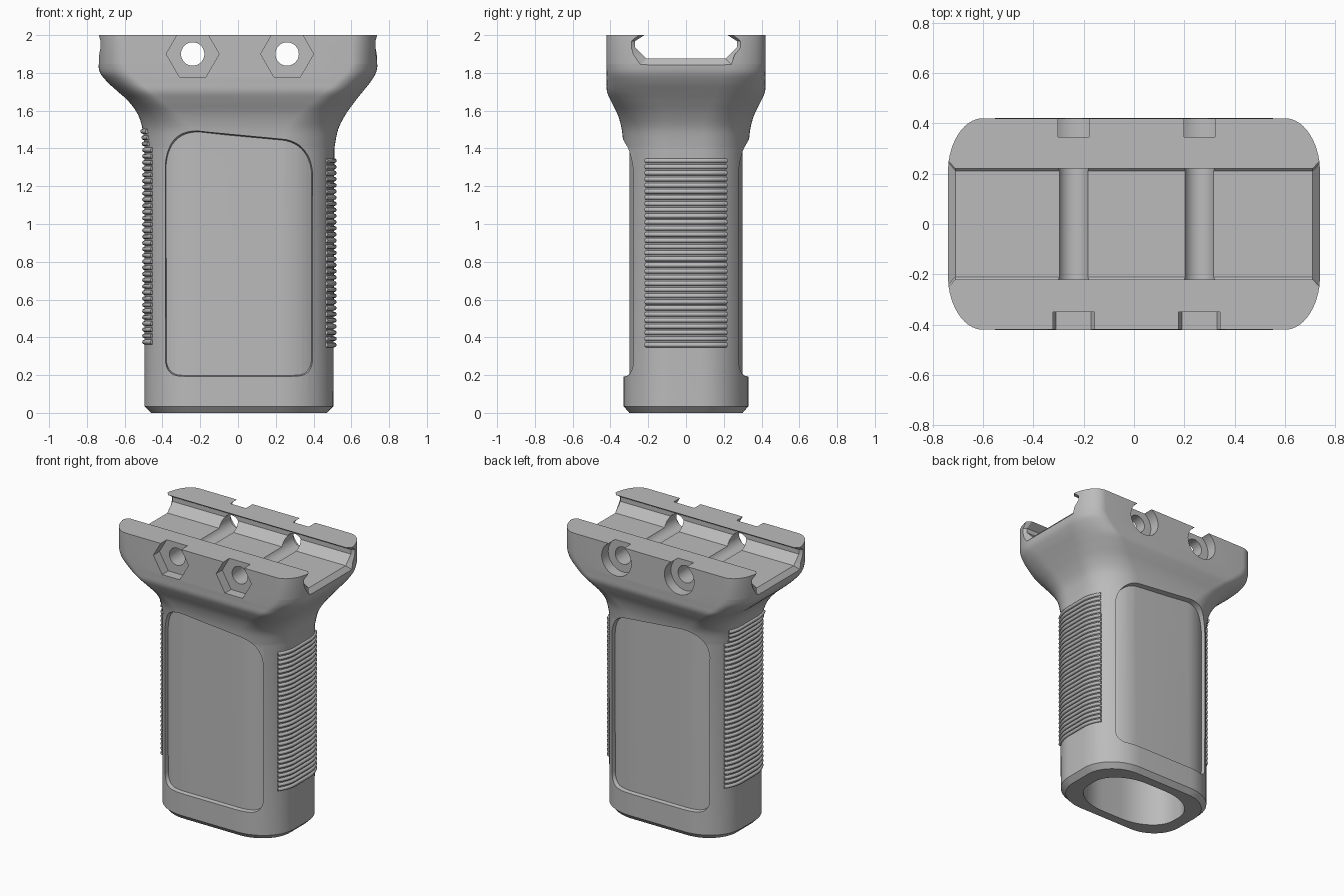
import bpy, bmesh, math
from mathutils import Vector

cube = bpy.data.objects.get("Cube")
if cube:
    bpy.data.objects.remove(cube, do_unlink=True)

grey = bpy.data.materials.new("matte_grey")
grey.use_nodes = True
grey.diffuse_color = (0.5, 0.5, 0.5, 1)
grey.node_tree.nodes["Principled BSDF"].inputs["Base Color"].default_value = (0.5, 0.5, 0.5, 1)


def loft(name, rings, helper=False):
    """Skin a list of equal-length closed rings and cap both ends."""
    bm = bmesh.new()
    rows = [[bm.verts.new(p) for p in ring] for ring in rings]
    n = len(rows[0])
    for lo, hi in zip(rows, rows[1:]):
        for i in range(n):
            j = (i + 1) % n
            bm.faces.new((lo[i], lo[j], hi[j], hi[i]))
    bm.faces.new(rows[0])
    bm.faces.new(rows[-1])
    bmesh.ops.recalc_face_normals(bm, faces=bm.faces)
    mesh = bpy.data.meshes.new(name)
    bm.to_mesh(mesh)
    bm.free()
    mesh.materials.append(grey)
    obj = bpy.data.objects.new(name, mesh)
    bpy.context.collection.objects.link(obj)
    if helper:
        obj.hide_render = True
        obj.hide_viewport = True
        obj.display_type = 'WIRE'
    return obj


def cut(obj, cutter):
    mod = obj.modifiers.new(cutter.name, 'BOOLEAN')
    mod.operation = 'DIFFERENCE'
    mod.solver = 'EXACT'
    mod.object = cutter


def section(z, left, right, half_y, flat_x, flat_y, steps=14):
    """Horizontal outline: flat sides and ends joined by elliptical corners."""
    pts = []
    for sx, sy in ((1, 1), (-1, 1), (-1, -1), (1, -1)):
        hx = right if sx > 0 else left
        arc = []
        for k in range(steps + 1):
            t = math.pi / 2 * k / steps
            arc.append(Vector((sx * (flat_x + (hx - flat_x) * math.cos(t)),
                               sy * (flat_y + (half_y - flat_y) * math.sin(t)), z)))
        pts += arc if sx * sy > 0 else arc[::-1]
    return pts


def smooth_rows(rows, steps=5):
    """Catmull-Rom interpolation between rows of section values."""
    out = []
    for i in range(len(rows) - 1):
        p = [rows[max(i - 1, 0)], rows[i], rows[i + 1], rows[min(i + 2, len(rows) - 1)]]
        for k in range(steps):
            t = k / steps
            out.append([0.5 * (2 * b + (c - a) * t + (2 * a - 5 * b + 4 * c - d) * t * t
                               + (3 * b - a - 3 * c + d) * t ** 3) for a, b, c, d in zip(*p)])
    return out + [rows[-1]]


# Grip body: chamfered foot, straight handle, flare and mounting collar
flare = smooth_rows([
    (1.40, .495, .51, .33, .22, .08),
    (1.50, .505, .53, .34, .25, .09),
    (1.58, .53, .57, .362, .32, .11),
    (1.65, .58, .62, .397, .40, .14),
    (1.70, .635, .66, .418, .46, .16),
    (1.75, .69, .70, .42, .52, .18),
    (1.80, .73, .73, .42, .57, .20),
    (1.85, .74, .74, .42, .60, .20),
])
rows = [(0, .46, .47, .30, .22, .08), (.035, .495, .505, .33, .22, .08)] + flare
rows.append((2, .74, .74, .42, .60, .20))
body = loft("grip_body", [section(*r) for r in rows])

# Hollow inside, open at the foot
cavity = loft("cavity_cutter", [section(z, .37, .37, .235, .08, .03) for z in (-.1, 1.55)], True)
cut(body, cavity)


def panel_outline(y, inset):
    """Side panel with a sloping top and rounded corners."""
    corners = [(-.4, .185, .07), (.41, .185, .07), (.41, 1.44, .15), (-.4, 1.515, .18)]
    pts = []
    for i, (x, z, r) in enumerate(corners):
        x -= math.copysign(inset, x)
        z += inset if i < 2 else -inset
        here = Vector((x, y, z))
        prev, nxt = (Vector((corners[k % 4][0], y, corners[k % 4][1])) for k in (i - 1, i + 1))
        a = here + (prev - here).normalized() * r
        b = here + (nxt - here).normalized() * r
        for k in range(11):
            t = k / 10
            q = a * (1 - t) ** 2 + here * 2 * t * (1 - t) + b * t * t
            mid = a * (1 - t) + b * t
            pts.append(q * .85 + mid * .15 if 0 < k < 10 else q)
    return pts


# Recessed panels whose floors follow the curve of the handle
core = loft("panel_floor_helper", [section(z, .475, .485, .30, .22, .08) for z in (.05, 1.7)], True)
for side, s in (("front", -1), ("back", 1)):
    panel = loft(side + "_panel_cutter",
                 [panel_outline(s * .15, .04), panel_outline(s * .38, 0)], True)
    cut(panel, core)
    cut(body, panel)


# Rail channel, flared at both ends
def channel_ring(x, grow):
    half = [(.21, 1.875), (.27, 1.935), (.27, 1.968), (.22, 2.0), (.22, 2.1)]
    ring = half + [(-y, z) for y, z in half[::-1]]
    return [(x, y + math.copysign(grow, y), z - grow if z < 1.9 else z) for y, z in ring]


cut(body, loft("channel_cutter", [channel_ring(x, g) for x, g in
                                  ((-.8, .1), (-.71, 0), (.71, 0), (.8, .1))], True))


def disc(x, y, r, sides):
    return [(x + r * math.cos(math.tau * k / sides), y, 1.9 + r * math.sin(math.tau * k / sides))
            for k in range(sides)]


# Cross bolt holes with hexagonal nut pockets in front and round pockets behind
for side, x in (("right", -.24), ("left", .26)):
    for part, r, sides, y0, y1 in (("bolt_hole", .062, 32, -.6, .6),
                                   ("nut_pocket", .14, 6, -.6, -.35),
                                   ("head_pocket", .118, 40, .345, .6)):
        cut(body, loft(side + "_" + part + "_cutter",
                       [disc(x, y0, r, sides), disc(x, y1, r, sides)], True))


# Gripping ribs wrapped round each end of the handle
def ribs(name, side, z0, z1):
    curve = bpy.data.curves.new(name, 'CURVE')
    curve.dimensions = '3D'
    curve.bevel_depth = .0125
    curve.bevel_resolution = 2
    curve.use_fill_caps = True
    count = round((z1 - z0) / .033)
    for i in range(count + 1):
        z = z0 + (z1 - z0) * i / count
        row = min(flare, key=lambda r: abs(r[0] - z))
        outline = section(z, row[1], row[2], row[3], row[4], row[5])
        path = sorted((p for p in outline if p.x * side > 0 and abs(p.y) < .215), key=lambda p: p.y)
        spline = curve.splines.new('POLY')
        spline.points.add(len(path) - 1)
        for point, p in zip(spline.points, path):
            point.co = (p.x, p.y, p.z, 1)
    obj = bpy.data.objects.new(name, curve)
    bpy.context.collection.objects.link(obj)
    curve.materials.append(grey)


ribs("right_ribs", -1, .375, 1.49)
ribs("left_ribs", 1, .36, 1.335)

bpy.ops.object.select_all(action='DESELECT')
bpy.context.view_layer.objects.active = body
body.select_set(True)
for mod in list(body.modifiers):
    bpy.ops.object.modifier_apply(modifier=mod.name)
bpy.ops.object.shade_smooth_by_angle(angle=math.radians(28))
